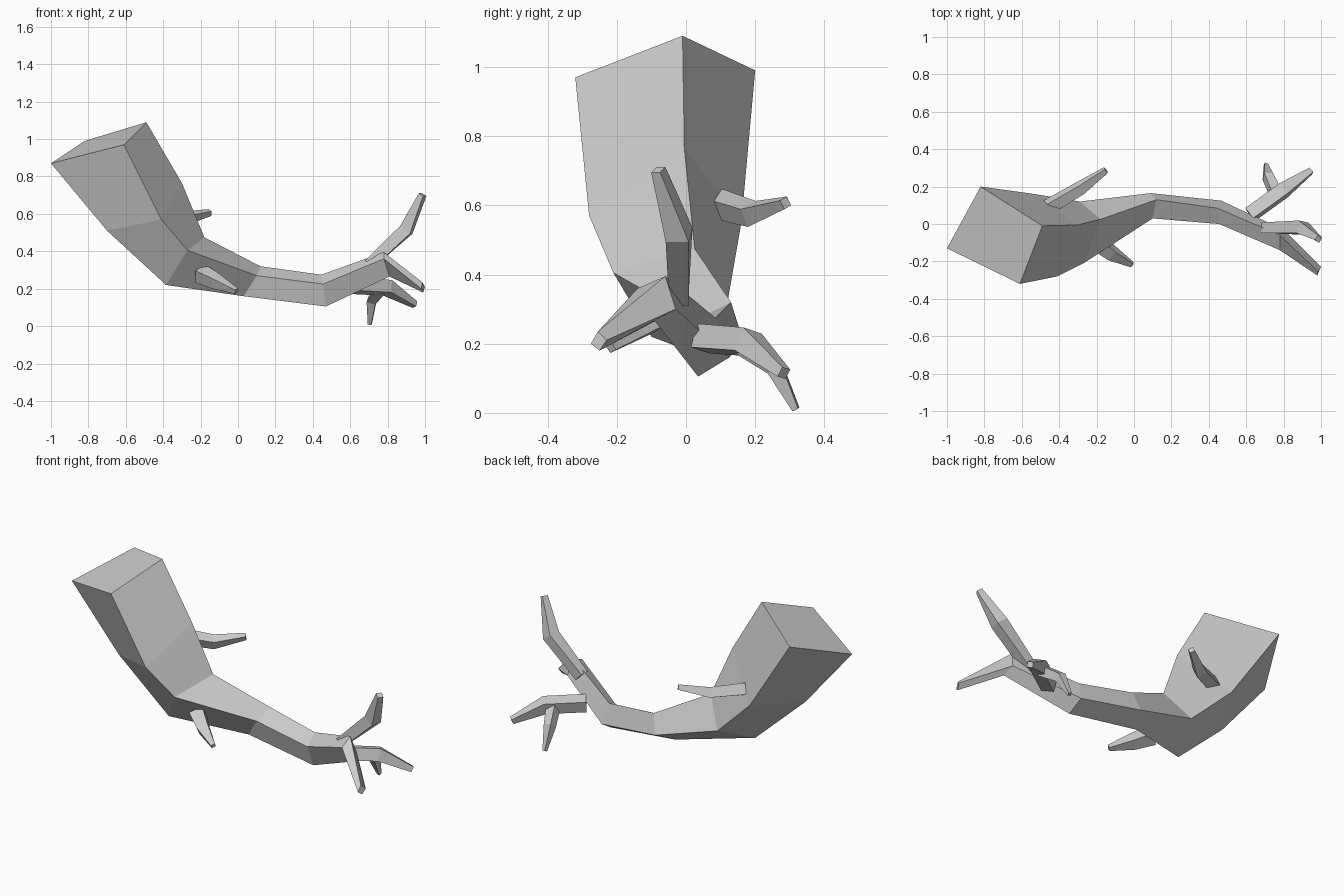
import bpy, math
from mathutils import Vector

if "Cube" in bpy.data.objects:
    bpy.data.objects.remove(bpy.data.objects["Cube"])


def skin(name, rings):
    """Join four-sided rings into a closed tapering limb."""
    verts = [p for r in rings for p in r]
    faces = [(3, 2, 1, 0)]
    for k in range(len(rings) - 1):
        for i in range(4):
            j = (i + 1) % 4
            faces.append((4*k + i, 4*k + j, 4*k + 4 + j, 4*k + 4 + i))
    n = len(verts)
    faces.append((n - 4, n - 3, n - 2, n - 1))
    me = bpy.data.meshes.new(name)
    me.from_pydata(verts, [], faces)
    ob = bpy.data.objects.new(name, me)
    bpy.context.collection.objects.link(ob)
    bpy.context.view_layer.objects.active = ob
    bpy.ops.object.mode_set(mode='EDIT')
    bpy.ops.mesh.select_all(action='SELECT')
    bpy.ops.mesh.normals_make_consistent(inside=False)
    bpy.ops.object.mode_set(mode='OBJECT')
    return ob


def twig(name, path, radii, turn=0):
    """Four-sided bent twig along a path."""
    pts = [Vector(p) for p in path]
    rings = []
    for i, p in enumerate(pts):
        d = (pts[min(i + 1, len(pts) - 1)] - pts[max(i - 1, 0)]).normalized()
        side = d.cross(Vector((0, 0, 1))).normalized()
        up = side.cross(d)
        rings.append([p + radii[i] * (side * math.cos(a) + up * math.sin(a))
                      for a in (math.radians(turn + 90 * k) for k in range(4))])
    return skin(name, rings)


# Main branch, thick stump end to thin tip
skin("main_branch", [
    [(-1, -.13, .87), (-.61, -.32, .97), (-.49, -.01, 1.09), (-.82, .20, .99)],
    [(-.70, -.12, .51), (-.41, -.28, .57), (-.30, -.005, .765), (-.53, .16, .55)],
    [(-.385, -.10, .22), (-.27, -.21, .405), (-.18, .025, .475), (-.29, .12, .32)],
    [(.03, .06, .16), (.10, .03, .27), (.12, .13, .32), (.09, .165, .21)],
    [(.47, .035, .105), (.455, 0, .225), (.445, .085, .275), (.465, .125, .16)],
    [(.81, -.09, .265), (.78, -.14, .36), (.78, -.06, .395), (.80, -.03, .30)],
    [(.99, -.25, .18), (.98, -.275, .20), (.985, -.255, .235), (1.0, -.23, .21)],
])

# Side twigs
twig("upright_twig", [(.70, -.02, .33), (.90, -.02, .515), (.987, -.08, .703)],
     (.04, .048, .022), 45)
twig("rear_twig", [(.62, .05, .215), (.80, .18, .205), (.945, .283, .115)],
     (.05, .05, .022), 60)
twig("drooping_twig", [(.76, .16, .20), (.715, .255, .135), (.705, .318, .01)],
     (.04, .034, .013), 20)
twig("lower_front_twig", [(-.20, -.09, .28), (-.12, -.155, .24), (-.01, -.217, .188)],
     (.055, .045, .017), 20)
twig("upper_back_twig", [(-.46, .09, .605), (-.29, .19, .575), (-.15, .288, .607)],
     (.045, .04, .02), 20)
